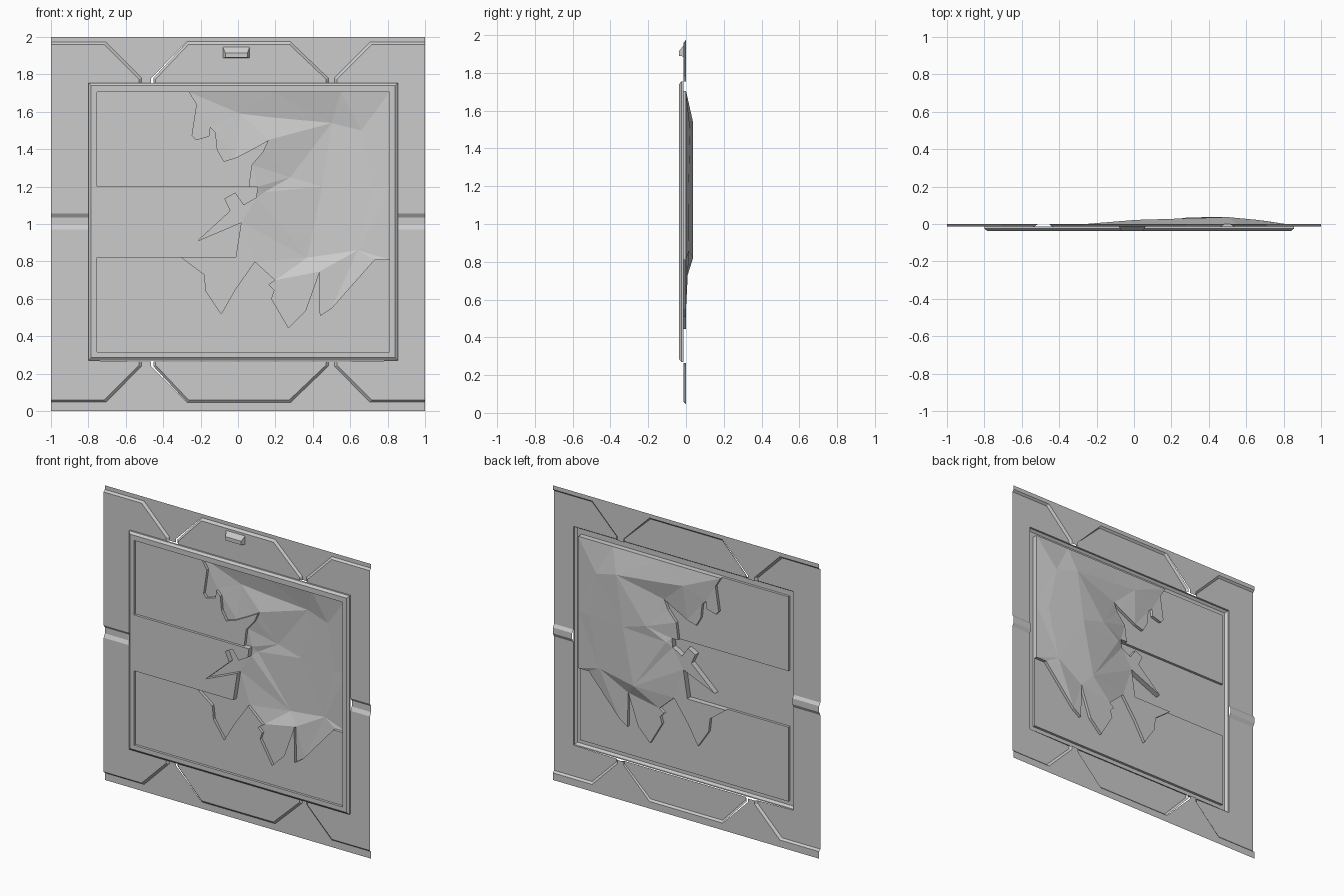
import bpy, bmesh
from mathutils import Vector
from mathutils.geometry import tessellate_polygon, delaunay_2d_cdt

cube = bpy.data.objects.get("Cube")
if cube:
    bpy.data.objects.remove(cube)

grey = bpy.data.materials.new("panel grey")
grey.use_nodes = True
grey.diffuse_color = (0.6, 0.6, 0.6, 1)
grey.node_tree.nodes["Principled BSDF"].inputs["Base Color"].default_value = grey.diffuse_color

# Depth levels (y) of the pressed sheet
BASE, PLATE, STEP, FRONT, SCREEN = 0.0, -0.013, -0.025, -0.037, -0.02


def finish(name, bm):
    """Weld a sheet, face it to the front and make the object."""
    bmesh.ops.remove_doubles(bm, verts=bm.verts, dist=0.0005)
    bmesh.ops.recalc_face_normals(bm, faces=bm.faces)
    if sum(f.normal.y * f.calc_area() for f in bm.faces) > 0:
        bmesh.ops.reverse_faces(bm, faces=bm.faces)
    mesh = bpy.data.meshes.new(name)
    bm.to_mesh(mesh)
    bm.free()
    mesh.materials.append(grey)
    obj = bpy.data.objects.new(name, mesh)
    bpy.context.collection.objects.link(obj)
    return obj


def fill(bm, y, *loops):
    """Flat face at depth y; later loops are holes."""
    loops3 = [[Vector((x, y, z)) for x, z in loop] for loop in loops]
    flat = [[Vector((x, z, 0)) for x, z in loop] for loop in loops]
    verts = [bm.verts.new(p) for loop in loops3 for p in loop]
    for tri in tessellate_polygon(flat):
        bm.faces.new([verts[i] for i in tri])


def wall(bm, a, ya, b, yb, closed=True):
    """Band of quads between two outlines."""
    va = [bm.verts.new((x, ya, z)) for x, z in a]
    vb = [bm.verts.new((x, yb, z)) for x, z in b]
    n = len(a)
    for i in range(n if closed else n - 1):
        j = (i + 1) % n
        bm.faces.new((va[i], va[j], vb[j], vb[i]))


def rect(x0, x1, z0, z1):
    return [(x0, z0), (x1, z0), (x1, z1), (x0, z1)]


def plate(name, top, foot, closing):
    """Raised plate with a sloped edge along its open side."""
    bm = bmesh.new()
    fill(bm, PLATE, top + closing)
    wall(bm, top, PLATE, foot, BASE, closed=False)
    return finish(name, bm)


def sheet(name, loop, y=BASE):
    bm = bmesh.new()
    fill(bm, y, loop)
    return finish(name, bm)


LEFT, RIGHT, LOW, HIGH = -0.8, 0.855, 0.27, 1.755

# Outer plates, channels and side grooves
for end, fz in (("upper", HIGH), ("lower", LOW)):
    def flip(points, up=(end == "upper")):
        return points if up else [(x, 2.02 - z) for x, z in points]

    plate(end + "_centre_plate",
          flip([(-0.44, HIGH), (-0.44, 1.775), (-0.265, 1.96), (0.275, 1.96), (0.47, 1.775), (0.47, HIGH)]),
          flip([(-0.453, HIGH), (-0.453, 1.78), (-0.27, 1.975), (0.28, 1.975), (0.483, 1.78), (0.483, HIGH)]),
          [])
    edge = 2.0 if end == "upper" else 0.0
    sheet(end + "_edge_strip", [(-1, edge), (1, edge)] + flip([(1, 1.972), (-1, 1.972)]))

    for side, s, fx in (("right", -1, LEFT), ("left", 1, RIGHT)):
        groove = (1.055, 1.035) if end == "upper" else (0.97, 0.995)
        top = flip([(s, 1.96), (s * 0.715, 1.96), (s * 0.53, 1.775), (s * 0.53, HIGH)])
        foot = flip([(s, 1.972), (s * 0.705, 1.972), (s * 0.515, 1.78), (s * 0.515, HIGH)])
        obj = plate(f"{end}_{side}_plate", top, foot,
                    [(fx, fz), (fx, groove[0]), (s, groove[0])])
        sheet(f"{end}_{side}_channel",
              flip([(s * 0.705, 1.972), (s * 0.515, 1.78), (s * 0.515, HIGH),
                    (s * 0.465, HIGH), (s * 0.465, 1.78), (s * 0.275, 1.972)]))
        bm = bmesh.new()
        wall(bm, [(s, groove[0]), (fx, groove[0])], PLATE,
             [(s, groove[1]), (fx, groove[1])], BASE, closed=False)
        finish(f"{end}_{side}_groove_slope", bm)
        if end == "upper":
            sheet(side + "_groove_floor", [(s, 0.995), (fx, 0.995), (fx, 1.035), (s, 1.035)])

# Torn outline, from the top edge downwards
tear_top = [(-0.26, 1.705), (-0.22, 1.64), (-0.245, 1.475), (-0.225, 1.45), (-0.155, 1.47),
            (-0.15, 1.52), (-0.12, 1.49), (-0.11, 1.395), (-0.075, 1.335), (-0.01, 1.355),
            (0.105, 1.415), (0.165, 1.45), (0.135, 1.385), (0.075, 1.315), (0.06, 1.2)]
tear_mid = [(0.107, 1.2), (0.1, 1.14), (0.03, 1.1), (-0.015, 1.165), (-0.07, 1.135),
            (-0.04, 1.07), (-0.215, 0.91), (0.02, 1.01), (-0.01, 0.82)]
tear_low = [(-0.3, 0.82), (-0.18, 0.73), (-0.17, 0.64), (-0.09, 0.52), (-0.015, 0.65),
            (0.09, 0.8), (0.2, 0.7), (0.165, 0.675), (0.195, 0.645), (0.18, 0.6),
            (0.27, 0.445), (0.36, 0.535), (0.435, 0.745), (0.44, 0.51), (0.5, 0.55),
            (0.73, 0.81), (0.81, 0.81)]
IL, IR, IB, IT = -0.755, 0.81, 0.315, 1.705

# Frame with the flush middle band
bm = bmesh.new()
outer = rect(LEFT, RIGHT, LOW, HIGH)
inner = rect(LEFT + 0.015, RIGHT - 0.015, LOW + 0.015, HIGH - 0.015)
opening = ([(IL, IT), (IR, IT), (IR, IB), (IL, IB), (IL, 0.82)]
           + tear_mid[::-1] + [(IL, 1.2)])
wall(bm, outer, PLATE, outer, STEP)
wall(bm, outer, STEP, inner, FRONT)
fill(bm, FRONT, inner, opening)
wall(bm, opening, FRONT, opening, SCREEN)
finish("frame", bm)

# Recessed screens
sheet("upper_screen", [(IL, 1.2), (IL, IT)] + tear_top, SCREEN)
sheet("lower_screen", [(IL, 0.82)] + tear_low + [(IR, IB), (IL, IB)], SCREEN)

# Crumpled dent behind the tear
rim = tear_top + tear_mid + tear_low + [(IR, 1.2), (IR, IT), (0.55, IT), (0.19, IT)]
dents = [(0.01, 1.59, 0.022), (0.18, 1.57, 0.027), (0.5, 1.54, 0.037), (0.66, 1.5, 0.022),
         (0.28, 1.25, 0.034), (0.45, 1.2, 0.037), (0.14, 1.17, 0.014), (0.37, 0.82, 0.037),
         (0.64, 0.86, 0.016), (0.72, 1.2, 0.014)]
points = [Vector(p) for p in rim] + [Vector(d[:2]) for d in dents]
depths = [BASE] * len(rim) + [d[2] for d in dents]
n = len(rim)
co, _, tris, origin, _, _ = delaunay_2d_cdt(
    points, [(i, (i + 1) % n) for i in range(n)], [], 1, 0.0001)
bm = bmesh.new()
verts = [bm.verts.new((p.x, depths[o[0]] if o else BASE, p.y)) for p, o in zip(co, origin)]
for tri in tris:
    bm.faces.new([verts[i] for i in tri])
wall(bm, rim, SCREEN, rim, BASE)
finish("crumpled_dent", bm)

# Small catch above the frame
bm = bmesh.new()
foot = rect(-0.08, 0.062, 1.887, 1.945)
face = rect(-0.068, 0.05, 1.89, 1.915)
wall(bm, foot, PLATE, face, FRONT)
fill(bm, FRONT, face)
finish("catch", bm)
